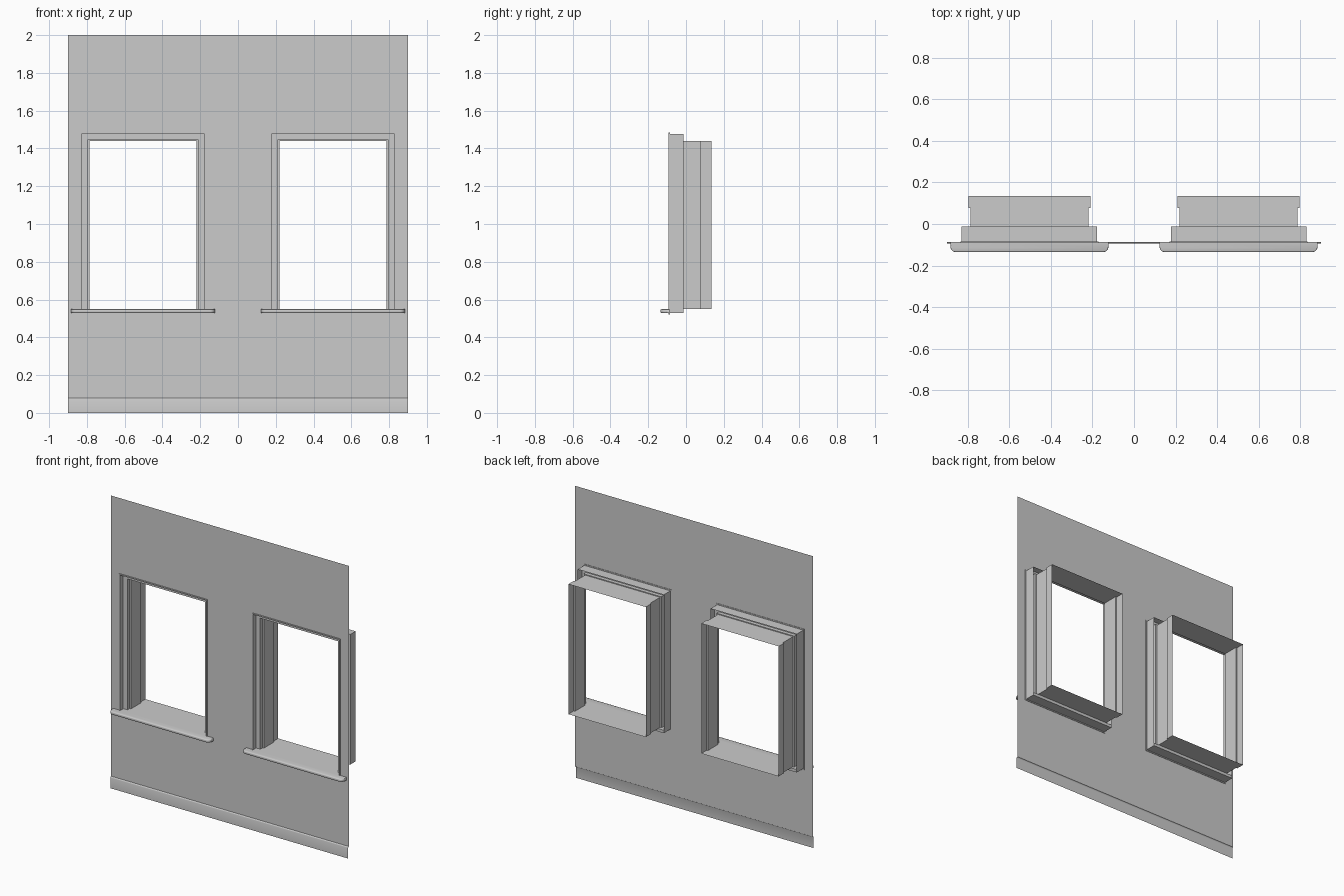
import bpy, bmesh, math

cube = bpy.data.objects.get("Cube")
if cube:
    bpy.data.objects.remove(cube, do_unlink=True)

grey = bpy.data.materials.new("plain_grey")
grey.use_nodes = True
colour = (0.6, 0.6, 0.6, 1)
grey.diffuse_color = colour
grey.node_tree.nodes["Principled BSDF"].inputs["Base Color"].default_value = colour

WALL_Y = -0.087
CENTRE = 0.503           # window centre, either side of the middle
HOLE = (0.33, 0.524, 1.481)   # half width, bottom, top


def finish(bm, name, smooth=None):
    mesh = bpy.data.meshes.new(name)
    bm.to_mesh(mesh)
    bm.free()
    mesh.materials.append(grey)
    ob = bpy.data.objects.new(name, mesh)
    bpy.context.collection.objects.link(ob)
    if smooth:
        bpy.ops.object.select_all(action='DESELECT')
        ob.select_set(True)
        bpy.context.view_layer.objects.active = ob
        bpy.ops.object.shade_smooth_by_angle(angle=math.radians(smooth))
    return ob


def rect_sweep(name, cx, layers, closed=False):
    """Join rectangular rings given as (half width, bottom, top, y)."""
    bm = bmesh.new()
    rings = [[bm.verts.new((cx + sx * h, y, z))
              for sx, z in ((-1, lo), (1, lo), (1, hi), (-1, hi))]
             for h, lo, hi, y in layers]
    pairs = list(zip(rings, rings[1:]))
    if closed:
        pairs.append((rings[-1], rings[0]))
    for a, b in pairs:
        for i in range(4):
            j = (i + 1) % 4
            bm.faces.new((a[i], a[j], b[j], b[i]))
    return finish(bm, name)


# Wall sheet with two window holes
half, low, high = HOLE
xs = [-0.9, -CENTRE - half, -CENTRE + half, CENTRE - half, CENTRE + half, 0.9]
zs = [0.08, low, high, 2.0]
bm = bmesh.new()
grid = [[bm.verts.new((x, WALL_Y, z)) for z in zs] for x in xs]
for i in range(5):
    for k in range(3):
        if k == 1 and i in (1, 3):
            continue
        bm.faces.new((grid[i][k], grid[i + 1][k], grid[i + 1][k + 1], grid[i][k + 1]))
finish(bm, "wall")

# Baseboard: open strip with a soft top edge
bm = bmesh.new()
profile = [(-0.094, 0), (-0.094, 0.072), (-0.092, 0.078), (WALL_Y, 0.08)]
rows = [(bm.verts.new((-0.9, y, z)), bm.verts.new((0.9, y, z))) for y, z in profile]
for (a, b), (c, d) in zip(rows, rows[1:]):
    bm.faces.new((a, b, d, c))
finish(bm, "baseboard", 80)


def sill(name, cx):
    """Slab with rounded front corners and a narrower tail in the opening."""
    r, w, front = 0.025, 0.38, -0.135
    side = [(0.326, -0.013), (0.326, WALL_Y), (w, WALL_Y)]
    for i in range(7):
        a = math.pi / 2 * i / 6
        side.append((w - r + r * math.cos(a), front + r - r * math.sin(a)))
    outline = side + [(-x, y) for x, y in reversed(side)]
    bm = bmesh.new()
    base = bm.faces.new([bm.verts.new((cx + x, y, 0.529)) for x, y in outline])
    top = bmesh.ops.extrude_face_region(bm, geom=[base])
    bmesh.ops.translate(bm, vec=(0, 0, 0.02),
                        verts=[v for v in top["geom"] if isinstance(v, bmesh.types.BMVert)])
    bmesh.ops.recalc_face_normals(bm, faces=bm.faces)
    rim = [e for e in bm.edges
           if all(v.co.y < WALL_Y - 0.005 for v in e.verts)
           and abs(e.verts[0].co.z - e.verts[1].co.z) < 0.001]
    bmesh.ops.bevel(bm, geom=rim, offset=0.005, segments=2, profile=0.5, affect='EDGES')
    finish(bm, name, 50)


for side_name, cx in (("right", -CENTRE), ("left", CENTRE)):
    # Raised bead around the opening
    rect_sweep(side_name + "_window_bead", cx, [
        (0.333, 0.522, 1.484, WALL_Y + 0.003), (0.333, 0.522, 1.484, -0.092),
        (0.326, 0.53, 1.476, -0.092), (0.326, 0.53, 1.476, WALL_Y + 0.003)], True)
    # Outer casing, open at the back
    rect_sweep(side_name + "_window_casing", cx, [
        (0.326, 0.53, 1.476, -0.09), (0.326, 0.53, 1.476, -0.013)])
    # Stepped jamb lining that runs through to the inside
    rect_sweep(side_name + "_window_jamb", cx, [
        (0.326, 0.55, 1.476, -0.058), (0.294, 0.55, 1.446, -0.058),
        (0.294, 0.55, 1.446, -0.033), (0.284, 0.55, 1.44, -0.033),
        (0.284, 0.55, 1.44, 0.077), (0.293, 0.55, 1.44, 0.077),
        (0.293, 0.55, 1.44, 0.135)])
    sill(side_name + "_window_sill", cx)
